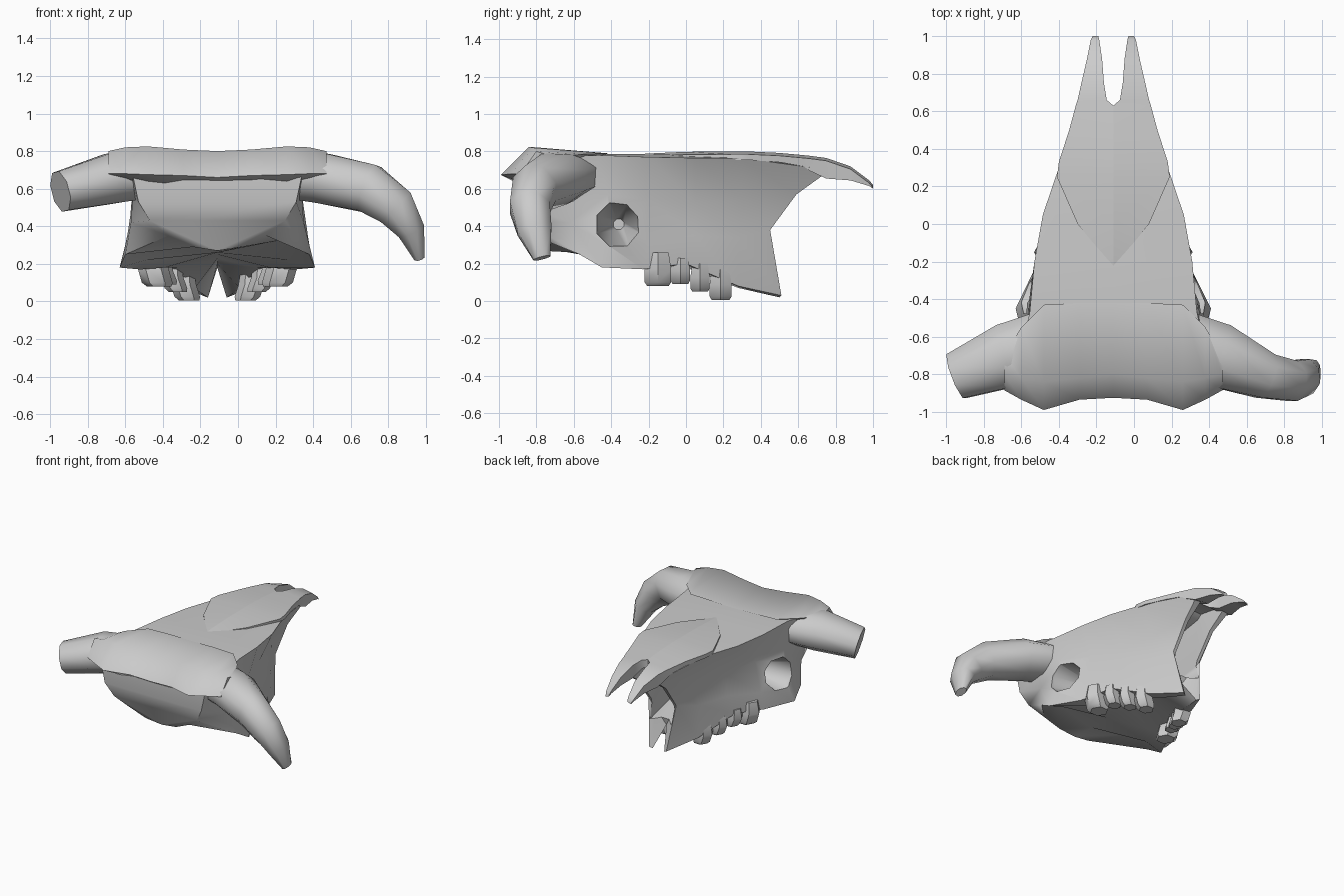
import bpy, bmesh, math
from mathutils import Vector

if "Cube" in bpy.data.objects:
    bpy.data.objects.remove(bpy.data.objects["Cube"])

CX = -0.11  # symmetry plane of the skull


def loft(name, rings, dx=0.0, arch_caps=False):
    """Skin closed rings of equal length and cap both ends."""
    bm = bmesh.new()
    vs = [[bm.verts.new((p[0] + dx, p[1], p[2])) for p in r] for r in rings]
    n = len(vs[0])
    for a, b in zip(vs, vs[1:]):
        for i in range(n):
            j = (i + 1) % n
            bm.faces.new((a[i], a[j], b[j], b[i]))
    for r in (vs[0], vs[-1]):
        if arch_caps:  # mirrored 12-point ring with two legs below
            caps = [(0, 1, -1), (1, 2, -2, -1), (2, 3, -3, -2), (3, 6, -3),
                    (3, 4, 5), (3, 5, 6), (-3, 6, -5), (-3, -5, -4)]
            for c in caps:
                bm.faces.new([r[k] for k in c])
        else:
            bm.faces.new(r)
    bmesh.ops.triangulate(bm, faces=[f for f in bm.faces if len(f.verts) > 4])
    bmesh.ops.remove_doubles(bm, verts=bm.verts, dist=1e-5)
    bmesh.ops.recalc_face_normals(bm, faces=bm.faces)
    me = bpy.data.meshes.new(name)
    bm.to_mesh(me)
    bm.free()
    ob = bpy.data.objects.new(name, me)
    bpy.context.collection.objects.link(ob)
    return ob


def smooth(ob, angle=40):
    bpy.ops.object.select_all(action='DESELECT')
    ob.select_set(True)
    bpy.context.view_layer.objects.active = ob
    bpy.ops.object.shade_smooth_by_angle(angle=math.radians(angle))


def cut(ob, cutter):
    cutter.hide_render = True
    m = ob.modifiers.new("cut", 'BOOLEAN')
    m.operation, m.solver, m.object = 'DIFFERENCE', 'EXACT', cutter
    bpy.context.view_layer.objects.active = ob
    bpy.ops.object.modifier_apply(modifier=m.name)
    bpy.data.objects.remove(cutter)


def mirrored(half):
    """Close a half ring that starts and ends on the symmetry plane."""
    return half + [(-x, y, z) for x, y, z in half[-2:0:-1]]


# Cranium: rails run from the back of the head to the muzzle
top_mid = [(0, -.90, .67), (0, -.70, .77), (0, -.42, .785), (0, -.2, .785),
           (0, .05, .78), (0, .3, .77), (0, .62, .755)]
top_edge = [(.45, -.90, .67), (.50, -.70, .77), (.445, -.47, .78), (.42, -.2, .77),
            (.375, .05, .765), (.29, .3, .765), (.16, .77, .70)]
upper_side = [(.42, -.90, .53), (.45, -.64, .56), (.45, -.42, .57), (.35, -.2, .54),
              (.26, .05, .52), (.19, .3, .54), (.13, .59, .57)]
lower_side = [(.36, -.87, .43), (.46, -.62, .42), (.49, -.42, .30), (.40, -.2, .31),
              (.29, .05, .35), (.20, .28, .34), (.12, .45, .38)]
lip = [(.26, -.82, .35), (.49, -.57, .25), (.52, -.45, .18), (.41, -.23, .17),
       (.32, .0, .20), (.19, .28, .08), (.075, .51, .03)]
inner_lip = [(.13, -.80, .29), (.36, -.58, .33), (.38, -.45, .22), (.28, -.25, .18),
             (.21, .0, .18), (.12, .28, .07), (.05, .50, .02)]
palate = [(0, -.79, .27), (0, -.6, .26), (0, -.42, .26), (0, -.2, .25),
          (0, .05, .23), (0, .28, .20), (0, .40, .18)]
rails = zip(top_mid, top_edge, upper_side, lower_side, lip, inner_lip, palate)
cranium = loft("cranium", [mirrored(list(r)) for r in rails], CX, True)

# Nasal cavity
cavity = loft("nasal_cavity_cutter", [
    [(-w, y, zb), (w, y, zb), (w * 1.1, y, zt), (-w * 1.1, y, zt)]
    for y, w, zb, zt in [(-.1, .14, .32, .68), (.45, .095, .23, .72),
                         (.63, .095, .23, .85), (.95, .095, .23, .85)]], CX)
cut(cranium, cavity)

# Eye sockets: eight-sided tapered holes
for s in (-1, 1):
    eye = loft("eye_cutter", [
        [(s * x, -.36 + r * math.cos(a), .41 + r * math.sin(a))
         for a in (math.pi / 4 * (k + .5) for k in range(8))]
        for x, r in [(.65, .135), (.45, .125), (.12, .03)]], CX)
    cut(cranium, eye)
smooth(cranium, 50)

# Crest across the back of the head
crest_half = [
    (.0, [(-.42, .787), (-.80, .80), (-.925, .66), (-.80, .58)]),
    (.18, [(-.42, .79), (-.82, .808), (-.935, .67), (-.80, .58)]),
    (.37, [(-.43, .79), (-.84, .825), (-.99, .675), (-.80, .60)]),
    (.49, [(-.55, .785), (-.82, .82), (-.935, .68), (-.80, .64)]),
    (.58, [(-.70, .77), (-.80, .80), (-.885, .68), (-.80, .66)])]
stations = [(-x, p) for x, p in crest_half[:0:-1]] + crest_half
smooth(loft("crest", [[(x, y, z) for y, z in p] for x, p in stations], CX), 65)

# Nasal plate with two hooked prongs: y, inner x, outer x, z, thickness
plate = [(-.22, 0, .01, .788, .02), (0, 0, .19, .798, .03), (.25, 0, .30, .80, .035),
         (.33, 0, .29, .80, .035), (.5, 0, .235, .792, .04), (.63, 0, .2, .78, .05),
         (.66, .035, .19, .777, .07), (.75, .05, .17, .765, .10),
         (.88, .06, .14, .72, .065), (.98, .075, .12, .645, .02), (1, .08, .11, .62, .01)]
for side, s in (("left", -1), ("right", 1)):
    ob = loft("nasal_plate_" + side, [
        [(s * a, y, z), (s * b, y, z - .015), (s * b, y, z - .01 - t), (s * a, y, z - t)]
        for y, a, b, z, t in plate], CX)
    smooth(ob)

# Cheek teeth, leaning inward: y, offset, bottom, top, radius
teeth = [(-.15, .34, .08, .26, .082), (-.03, .295, .09, .23, .06),
         (.075, .24, .05, .20, .06), (.185, .18, .005, .17, .068)]
for s in (-1, 1):
    for y, x, zb, zt, r in teeth:
        ring = [(math.cos(a), math.sin(a)) for a in
                (math.pi / 3 * k for k in range(6))]
        ob = loft("tooth", [
            [(s * (x + lean + c * r * f), y + d * r * f, z) for c, d in ring]
            for z, f, lean in [(zb, .8, -.03), (zb + .02, 1, -.02),
                               ((zb + zt) / 2, 1, 0), (zt, .8, 0)]], CX)
        smooth(ob)


# Horns: elliptical tubes along a path of x, y, z, radius across, radius up
def horn(name, path):
    pts = [Vector(p[:3]) for p in path]
    rings = []
    for i, p in enumerate(pts):
        t = (pts[min(i + 1, len(pts) - 1)] - pts[max(i - 1, 0)]).normalized()
        u = Vector((0, 1, 0))
        u = (u - t * u.dot(t)).normalized()
        v = t.cross(u)
        ru, rv = path[i][3:]
        rings.append([p + u * ru * math.cos(a) + v * rv * math.sin(a)
                      for a in (math.pi / 4 * (k + .5) for k in range(8))])
    smooth(loft(name, rings), 60)


horn("whole_horn", [(.26, -.65, .67, .20, .13), (.45, -.70, .655, .185, .145),
                    (.70, -.81, .60, .13, .14), (.84, -.835, .50, .115, .12),
                    (.92, -.81, .38, .10, .08), (.965, -.77, .23, .05, .03)])
horn("broken_horn", [(-.48, -.65, .67, .20, .13), (-.67, -.70, .655, .185, .145),
                     (-.945, -.81, .585, .135, .115)])
